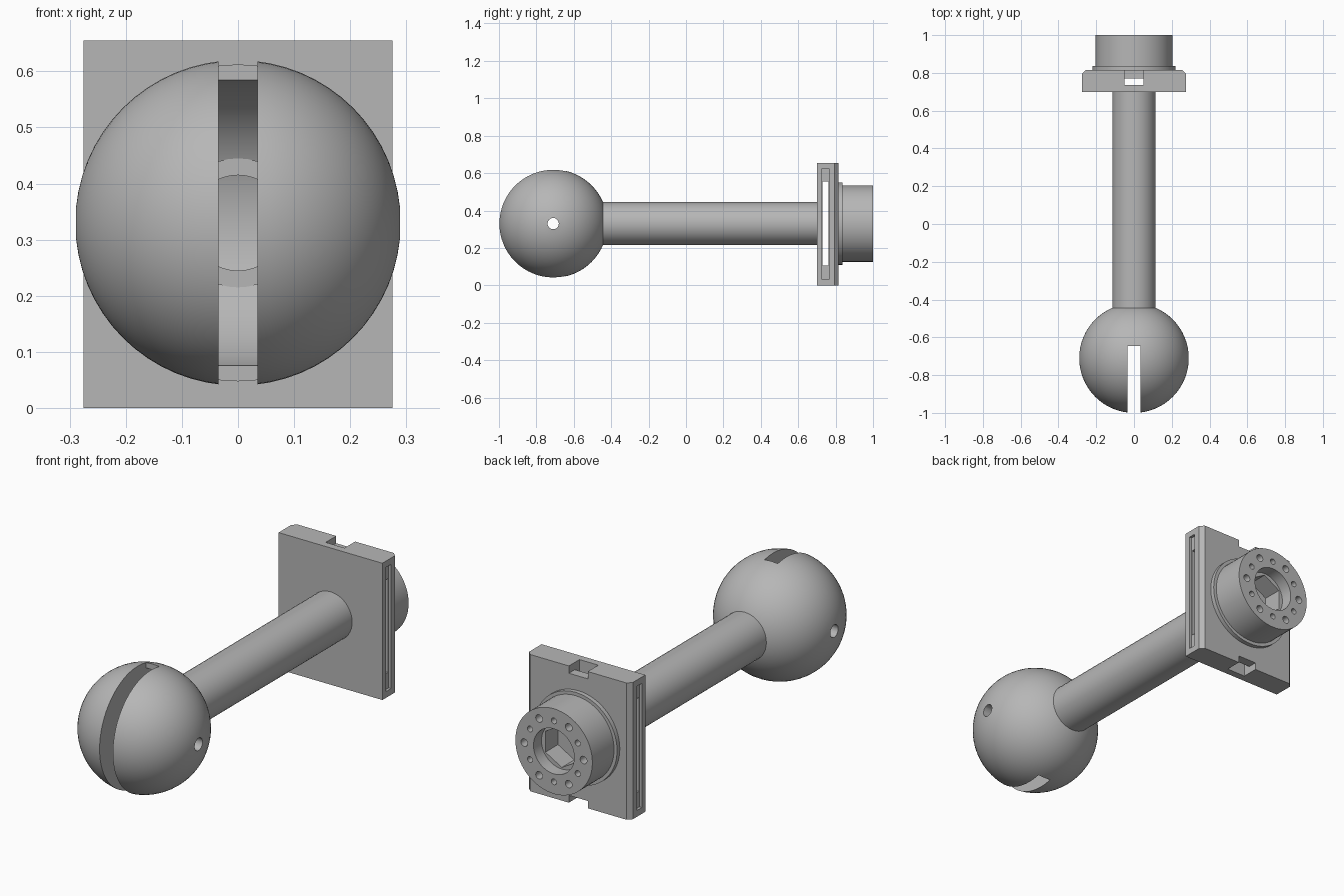
import bpy, math
from mathutils import Matrix

default = bpy.data.objects.get("Cube")
if default:
    bpy.data.objects.remove(default, do_unlink=True)

grey = bpy.data.materials.new("machined_grey")
grey.use_nodes = True
grey.diffuse_color = (0.47, 0.47, 0.47, 1)
grey.node_tree.nodes["Principled BSDF"].inputs["Base Color"].default_value = (0.47, 0.47, 0.47, 1)

MID = 0.33          # height of the main axis
BALL_Y = -0.71      # ball centre along the axis


def box(name, x, y, z):
    """Box from (min, max) pairs."""
    bpy.ops.mesh.primitive_cube_add(size=1)
    ob = bpy.context.object
    ob.name = name
    size = [b - a for a, b in (x, y, z)]
    mid = [(a + b) / 2 for a, b in (x, y, z)]
    ob.data.transform(Matrix.Translation(mid) @ Matrix.Diagonal(size + [1]))
    return ob


def rod(name, axis, r, start, end, a=0.0, b=MID, sides=48, r2=None):
    """Cylinder along x or y; (a, b) is its centre in the other two axes."""
    bpy.ops.mesh.primitive_cone_add(vertices=sides, radius1=r,
                                    radius2=r if r2 is None else r2, depth=end - start)
    ob = bpy.context.object
    ob.name = name
    mid = (start + end) / 2
    if axis == 'X':
        turn, loc = Matrix.Rotation(math.pi / 2, 4, 'Y'), (mid, a, b)
    else:
        turn, loc = Matrix.Rotation(-math.pi / 2, 4, 'X'), (a, mid, b)
    ob.data.transform(Matrix.Translation(loc) @ turn)
    return ob


def bake(ob):
    """Apply the modifiers."""
    bpy.context.view_layer.update()
    graph = bpy.context.evaluated_depsgraph_get()
    mesh = bpy.data.meshes.new_from_object(ob.evaluated_get(graph))
    ob.modifiers.clear()
    ob.data = mesh


def carve(ob, cutters, operation='DIFFERENCE'):
    for c in cutters:
        mod = ob.modifiers.new("cut", 'BOOLEAN')
        mod.operation, mod.object, mod.solver = operation, c, 'EXACT'
    bake(ob)
    for c in cutters:
        bpy.data.objects.remove(c, do_unlink=True)


def finish(ob):
    ob.data.materials.clear()
    ob.data.materials.append(grey)
    ob.data.shade_smooth()
    ob.data.set_sharp_from_angle(angle=math.radians(30))


# Ball with a slot, a round pocket behind the slot and a cross pin hole
bpy.ops.mesh.primitive_uv_sphere_add(segments=64, ring_count=32, radius=0.29)
ball = bpy.context.object
ball.name = "slotted_ball"
ball.data.transform(Matrix.Translation((0, BALL_Y, MID)) @ Matrix.Rotation(math.pi / 2, 4, 'Y'))
carve(ball, [box("slot", (-0.035, 0.035), (-1.1, -0.645), (-0.1, 0.8)),
             rod("pocket", 'X', 0.263, -0.035, 0.035, BALL_Y, MID, 64),
             rod("pin_hole", 'X', 0.03, -0.4, 0.4, BALL_Y, MID, 24)])
finish(ball)

# Shaft, its front end showing as a ring inside the pocket
shaft = rod("shaft", 'Y', 0.115, -0.475, 0.71, sides=40)
carve(shaft, [rod("shaft_bore", 'Y', 0.085, -0.5, -0.435, sides=40)])
finish(shaft)

# Mounting plate with chamfered rear side edges and crossing channels
plate = box("mounting_plate", (-0.275, 0.275), (0.70, 0.815), (0, 0.655))
weights = plate.data.attributes.new("bevel_weight_edge", 'FLOAT', 'EDGE')
for e in plate.data.edges:
    p, q = (plate.data.vertices[i].co for i in e.vertices)
    if abs(p.z - q.z) > 0.1 and p.y > 0.8:
        weights.data[e.index].value = 1.0
bevel = plate.modifiers.new("chamfer", 'BEVEL')
bevel.limit_method, bevel.width, bevel.segments = 'WEIGHT', 0.02, 1
bake(plate)
cuts = [box("cross_channel", (-0.4, 0.4), (0.73, 0.762), (0.105, 0.555)),
        box("upright_channel", (-0.05, 0.05), (0.735, 0.77), (-0.1, 0.8))]
for s in (-1, 1):
    cuts.append(box("side_recess", sorted((s * 0.262, s * 0.4)), (0.727, 0.765), (0.03, 0.625)))
    edge = 0.3275 + s * 0.3275
    cuts.append(box("notch", (-0.05, 0.05), (0.735, 0.9),
                    sorted((edge - s * 0.035, edge + s * 0.1))))
carve(plate, cuts)
finish(plate)

# Stepped collar between plate and flange
collar = rod("collar", 'Y', 0.22, 0.81, 0.836, sides=64)
finish(collar)

# Flange with a stepped central socket and a ring of bolt holes
flange = rod("flange", 'Y', 0.204, 0.82, 1.0, sides=64)
holes = [rod("socket", 'Y', 0.108, 0.94, 1.1),
         rod("hex_socket", 'Y', 0.1, 0.845, 0.96, sides=6)]
for i in range(12):
    big = i % 2 == 0
    ang = math.radians(30 * i)
    pitch = 0.157 if big else 0.146
    holes.append(rod("bolt_hole", 'Y', 0.018 if big else 0.014, 0.95, 1.1,
                     pitch * math.cos(ang), MID + pitch * math.sin(ang), 16))
carve(flange, holes)
finish(flange)
